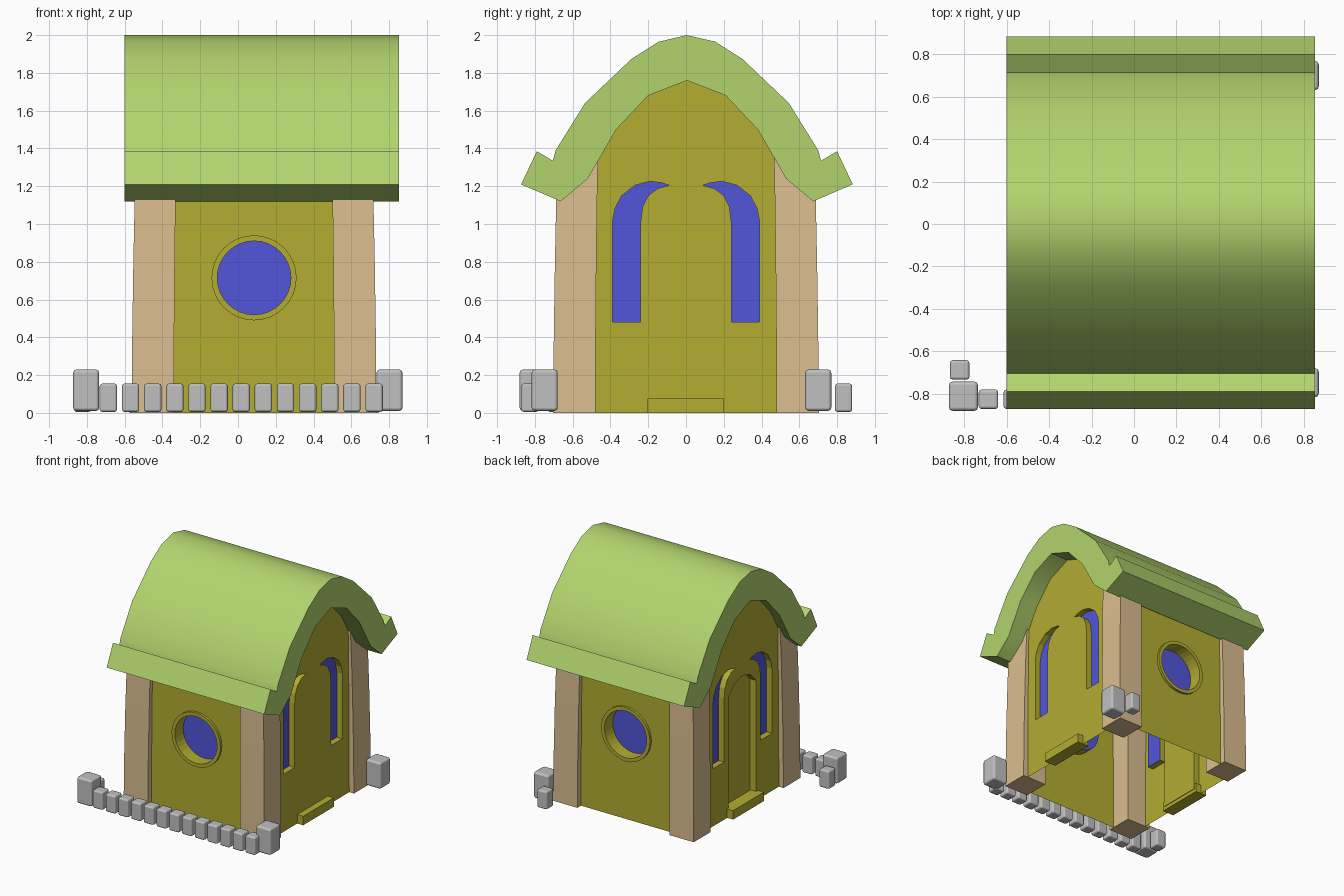
import bpy, bmesh, math
from mathutils import Vector

if "Cube" in bpy.data.objects:
    bpy.data.objects.remove(bpy.data.objects["Cube"])


def material(name, rgb):
    m = bpy.data.materials.new(name)
    lin = [(c / 255 / 12.92) if c < 11 else ((c / 255 + 0.055) / 1.055) ** 2.4 for c in rgb]
    m.diffuse_color = (*lin, 1)
    m.use_nodes = True
    m.node_tree.nodes["Principled BSDF"].inputs["Base Color"].default_value = m.diffuse_color
    return m


GREEN = material("leaf_green", (178, 212, 109))
OLIVE = material("olive_plaster", (179, 173, 49))
TAN = material("tan_timber", (219, 190, 143))
BLUE = material("blue_glass", (82, 85, 216))
GREY = material("grey_stone", (192, 192, 192))


def finish(name, bm, mats, smooth=None):
    me = bpy.data.meshes.new(name)
    bm.to_mesh(me)
    bm.free()
    for m in mats:
        me.materials.append(m)
    if smooth:
        me.shade_smooth()
        me.set_sharp_from_angle(angle=math.radians(smooth))
    ob = bpy.data.objects.new(name, me)
    bpy.context.collection.objects.link(ob)
    return ob


def bridge(bm, a, b):
    """Join two closed rings of vertices with quads."""
    n = len(a)
    return [bm.faces.new((a[i], a[(i + 1) % n], b[(i + 1) % n], b[i])) for i in range(n)]


def loft(name, rings, mat, smooth=None):
    """Closed solid through a list of rings."""
    bm = bmesh.new()
    vs = [[bm.verts.new(p) for p in r] for r in rings]
    for a, b in zip(vs, vs[1:]):
        bridge(bm, a, b)
    bm.faces.new(vs[0])
    bm.faces.new(vs[-1])
    bmesh.ops.recalc_face_normals(bm, faces=bm.faces)
    return finish(name, bm, [mat], smooth)


def box(name, x0, x1, y0, y1, z0, z1, mat, bevel=0):
    ring = [(x0, y0), (x1, y0), (x1, y1), (x0, y1)]
    ob = loft(name, [[(x, y, z) for x, y in ring] for z in (z0, z1)], mat)
    if bevel:
        mod = ob.modifiers.new("soft_edges", "BEVEL")
        mod.width, mod.segments = bevel, 2
        ob.data.shade_smooth()
        ob.data.set_sharp_from_angle(angle=math.radians(40))
        mod.harden_normals = True
    return ob


def wall(name, outline, holes, place, outward):
    """Thin wall with recessed openings; each hole is (points, depth, pane material)."""
    bm = bmesh.new()

    def ring(pts, d):
        return [bm.verts.new(place(u, v, d)) for u, v in pts]

    def edges(vs):
        return [bm.edges.new((vs[i], vs[(i + 1) % len(vs)])) for i in range(len(vs))]

    edge_list = edges(ring(outline, 0))
    mouths = []
    for pts, _, _ in holes:
        mouths.append(ring(pts, 0))
        edge_list += edges(mouths[-1])
    bmesh.ops.triangle_fill(bm, edges=edge_list, use_beauty=True, use_dissolve=False,
                            normal=Vector(outward))
    front = list(bm.faces)
    for (pts, depth, pane), mouth in zip(holes, mouths):
        back = ring(pts, depth)
        bridge(bm, mouth, back)
        bm.faces.new(back).material_index = pane
    bmesh.ops.recalc_face_normals(bm, faces=bm.faces)
    if sum(f.normal.dot(Vector(outward)) for f in front) < 0:
        bmesh.ops.reverse_faces(bm, faces=bm.faces)
    return finish(name, bm, [OLIVE, BLUE])


CX = 0.085  # centre line of the house body

# roof: curved shell with upturned eaves, extruded along x
outer = [(0.15, 1.965), (0.295, 1.873), (0.54, 1.64), (0.695, 1.39), (0.71, 1.335),
         (0.795, 1.385), (0.878, 1.21), (0.668, 1.12), (0.525, 1.24), (0.375, 1.5),
         (0.205, 1.68)]
profile = ([(0, 2.0)] + outer + [(0, 1.76)] + [(-y, z) for y, z in reversed(outer)])
loft("roof", [[(x, y + 0.005, z) for y, z in profile] for x in (-0.6, 0.853)], GREEN, 30)

# corner pillars, leaning gently inwards
LEAN = [(0, 0), (0.4, 0.003), (0.8, 0.009), (1.13, 0.016), (1.37, 0.024)]
for sx in (-1, 1):
    for sy in (-1, 1):
        rings = []
        for z, k in LEAN:
            xs = [CX + sx * (0.648 - k), CX + sx * (0.425 - k * 0.6)]
            ys = [sy * (0.703 - k), sy * (0.48 - k * 0.6)]
            rings.append([(xs[0], ys[0], z), (xs[1], ys[0], z), (xs[1], ys[1], z), (xs[0], ys[1], z)])
        loft("corner_pillar", rings, TAN, 30)


# front and back walls with deep round windows and raised rims
def circle(r, n=32):
    return [(CX + r * math.cos(2 * math.pi * i / n), 0.715 + r * math.sin(2 * math.pi * i / n))
            for i in range(n)]


long_outline = [(-0.5, 0), (0.67, 0), (0.67, 1.2), (-0.5, 1.2)]
for s, side in ((-1, "front"), (1, "back")):
    def place(u, v, d, s=s):
        return (u, s * (0.655 - d), v)
    wall(side + "_wall", long_outline, [(circle(0.195), 0.09, 1)], place, (0, s, 0))
    bm = bmesh.new()
    loops = [[bm.verts.new(place(u, v, d)) for u, v in circle(r)]
             for r, d in ((0.225, 0), (0.225, -0.02), (0.195, -0.02), (0.195, 0))]
    for i in range(4):
        bridge(bm, loops[i], loops[(i + 1) % 4])
    bmesh.ops.recalc_face_normals(bm, faces=bm.faces)
    finish(side + "_window_rim", bm, [OLIVE], 30)

# gable walls with hooked windows; the left gable also has a recessed door
half = [(0.6, 0), (0.6, 1.24), (0.525, 1.3), (0.375, 1.56), (0.205, 1.74)]
gable = half + [(0, 1.82)] + [(-y, z) for y, z in reversed(half)]
hook = [(0.24, 0.48), (0.388, 0.48), (0.388, 1.02), (0.375, 1.085), (0.34, 1.15), (0.27, 1.205),
        (0.19, 1.226), (0.13, 1.218), (0.09, 1.205), (0.15, 1.188), (0.2, 1.15), (0.23, 1.09),
        (0.24, 1.01)]
windows = [([(s * y, z) for y, z in hook], 0.05, 1) for s in (-1, 1)]
door = ([(-0.18, 0.03), (0.18, 0.03), (0.18, 1.0), (0.1, 1.08), (0, 1.11), (-0.1, 1.08),
         (-0.18, 1.0)], 0.055, 0)
for s, side, holes in ((1, "right", windows), (-1, "left", windows + [door])):
    def place(u, v, d, s=s):
        return (CX + s * (0.605 - d), u, v)
    wall(side + "_gable_wall", gable, holes, place, (s, 0, 0))
    xs = sorted((CX + s * 0.555, CX + s * 0.66))
    box(side + "_doorstep", xs[0], xs[1], -0.205, 0.2, 0, 0.075, OLIVE)


# garden edging stones
def stone(x, y, big=False):
    w, z0, z1 = (0.069, 0.01, 0.23) if big else (0.046, 0.005, 0.155)
    box("corner_stone" if big else "edging_stone", x - w, x + w, y - w, y + w, z0, z1, GREY,
        0.018 if big else 0.014)


for i in range(13):
    stone(-0.686 + i * 0.1172, -0.826)
stone(-0.822, -0.688)
stone(0.715, 0.834)
for x, y in ((-0.804, -0.812), (0.802, -0.748), (0.802, 0.7)):
    stone(x, y, True)
